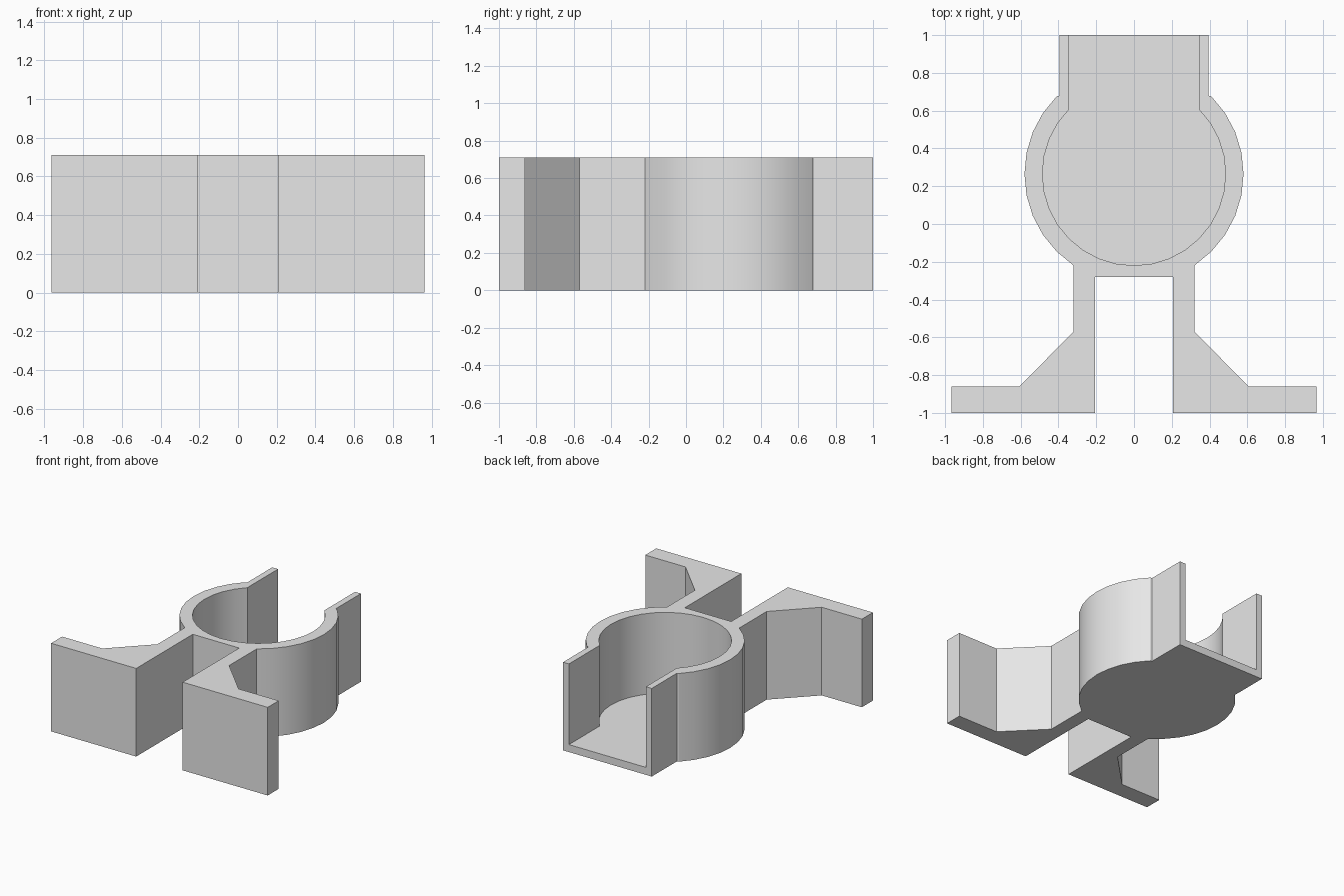
import bpy, bmesh, math

cube = bpy.data.objects.get("Cube")
if cube:
    bpy.data.objects.remove(cube, do_unlink=True)

HEIGHT, FLOOR, CENTRE_Y, STEP = 0.71, 0.06, 0.265, math.radians(11.25)

grey = bpy.data.materials.new("plain grey")
grey.use_nodes = True
grey.diffuse_color = (0.8, 0.8, 0.8, 1)
grey.node_tree.nodes["Principled BSDF"].inputs["Base Color"].default_value = (0.8, 0.8, 0.8, 1)


def arc(radius, first, last):
    """Points on the holder circle, counted in steps from +x."""
    return [(radius * math.cos(i * STEP), CENTRE_Y + radius * math.sin(i * STEP))
            for i in range(first, last + 1)]


def mirrored(half):
    """Close a right-hand outline with its mirror image, skipping points on x = 0."""
    return half + [(-x, y) for x, y in reversed(half) if abs(x) > 0.001]


def prism(name, outline, bottom, top):
    bm = bmesh.new()
    face = bm.faces.new([bm.verts.new((x, y, bottom)) for x, y in outline])
    grown = bmesh.ops.extrude_face_region(bm, geom=[face])["geom"]
    verts = [g for g in grown if isinstance(g, bmesh.types.BMVert)]
    bmesh.ops.translate(bm, verts=verts, vec=(0, 0, top - bottom))
    bmesh.ops.recalc_face_normals(bm, faces=bm.faces)
    mesh = bpy.data.meshes.new(name)
    bm.to_mesh(mesh)
    bm.free()
    mesh.materials.append(grey)
    obj = bpy.data.objects.new(name, mesh)
    bpy.context.collection.objects.link(obj)
    return obj


# Body: mounting feet, legs, round cup and rear channel in one outline
feet = [(0.207, -0.28), (0.207, -1), (0.965, -1), (0.965, -0.86),
        (0.607, -0.86), (0.32, -0.57), (0.32, -0.22)]
channel = [(0.395, 0.68), (0.395, 1)]
body = prism("holder_body", mirrored(feet + arc(0.58, -4, 4) + channel), 0, HEIGHT)

# Pocket: round recess open to the rear, leaving a thin floor
pocket = prism("pocket_cutter",
               mirrored(arc(0.485, -8, 4) + [(0.343, 1.1)]), FLOOR, HEIGHT + 0.1)
pocket.hide_render = True
cut = body.modifiers.new("pocket", "BOOLEAN")
cut.operation = "DIFFERENCE"
cut.solver = "EXACT"
cut.object = pocket

bpy.ops.object.select_all(action="DESELECT")
body.select_set(True)
bpy.context.view_layer.objects.active = body
bpy.ops.object.modifier_apply(modifier=cut.name)
bpy.data.objects.remove(pocket, do_unlink=True)
bpy.ops.object.shade_smooth_by_angle(angle=math.radians(25))
